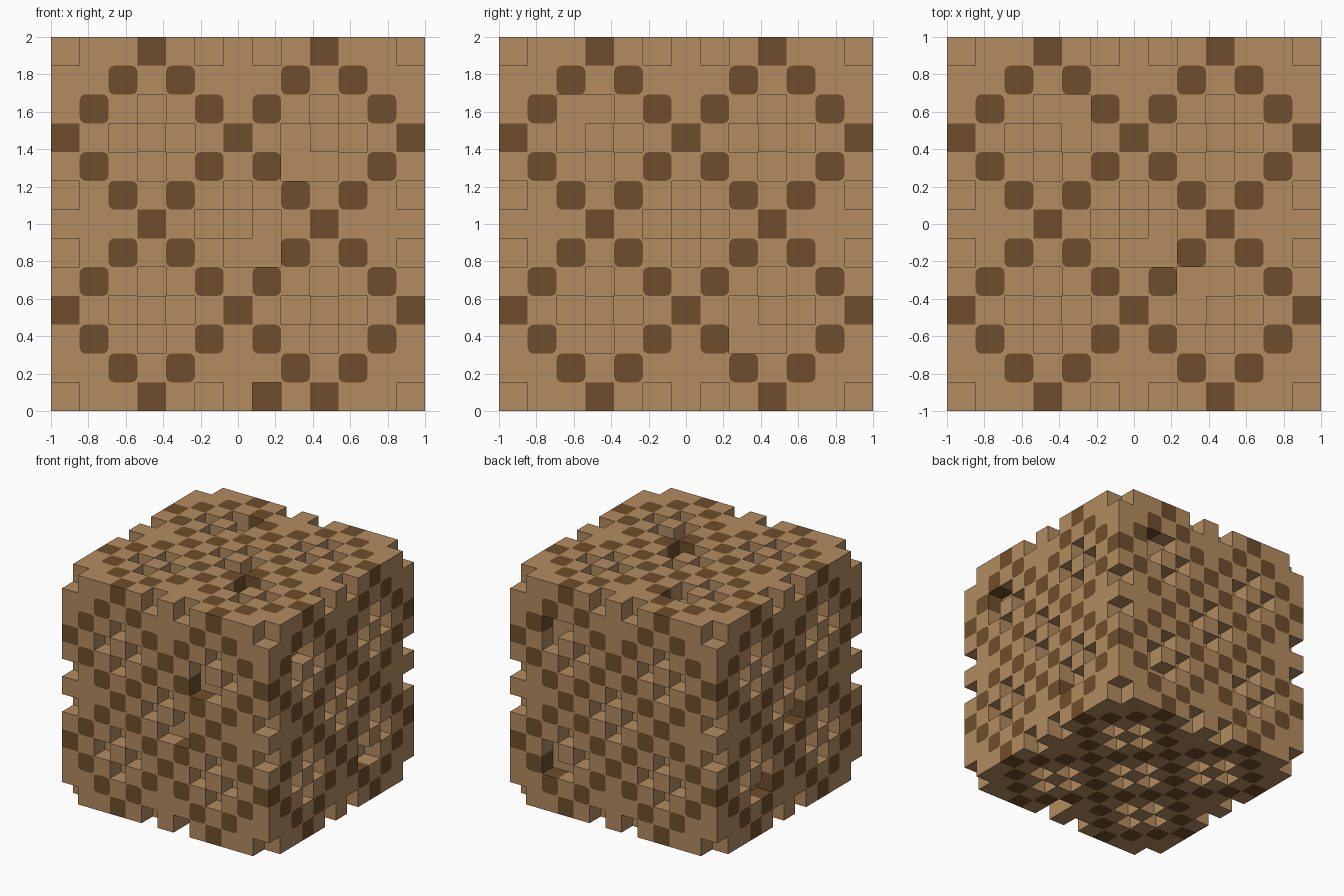
import bpy, bmesh, math
from mathutils import Vector

cube = bpy.data.objects.get("Cube")
if cube:
    bpy.data.objects.remove(cube, do_unlink=True)

N = 13                 # cells per side
C = 2.0 / N            # cell size
R = 0.2                # corner radius of dark tiles, in cells
LAST = N - 1


def material(name, rgb):
    m = bpy.data.materials.new(name)
    m.use_nodes = True
    m.diffuse_color = (*rgb, 1)
    m.node_tree.nodes["Principled BSDF"].inputs["Base Color"].default_value = (*rgb, 1)
    return m


light_wood = material("light_wood", (0.451, 0.262, 0.117))
dark_wood = material("dark_wood", (0.159, 0.076, 0.025))


def dark_tile(a, b):
    """Diagonal lattice of dark tiles on a face."""
    return (a + b) % 6 == 3 or (a - b) % 6 == 3


def cell(axis, layer, a, b):
    c = [a, b]
    c.insert(axis, layer)
    return tuple(c)


# Cells cut out of the block
removed = set()
centres = [(3, 3), (3, 9), (9, 3), (9, 9), (6, 6)]
for axis in range(3):
    for layer in (0, LAST):
        # four pockets around the middle of each diamond
        for a, b in centres:
            for da, db in ((1, 0), (-1, 0), (0, 1), (0, -1)):
                removed.add(cell(axis, layer, a + da, b + db))
        # notches along the edges, and the corners
        for side in (0, LAST):
            for t in (0, 5, 7, LAST):
                removed.add(cell(axis, layer, side, t))
                removed.add(cell(axis, layer, t, side))

# Odd pockets beside dark tiles: (axis, layer) -> positions
odd_pockets = {
    (1, 0): [(8, 8), (7, 5)],
    (1, LAST): [(10, 10), (10, 2)],
    (0, LAST): [(2, 10), (8, 2)],
    (0, 0): [(5, 5), (8, 2)],
    (2, LAST): [(7, 5), (8, 4), (4, 10)],
    (2, 0): [(7, 1)],
}
for (axis, layer), spots in odd_pockets.items():
    for a, b in spots:
        removed.add(cell(axis, layer, a, b))


def solid(c):
    return all(0 <= v <= LAST for v in c) and c not in removed


def is_dark(c):
    for axis in range(3):
        if c[axis] in (0, LAST):
            a, b = [c[i] for i in range(3) if i != axis]
            if dark_tile(a, b):
                return True
    return False


bm = bmesh.new()


def add_face(c, axis, sign, outline, mat):
    """Add a polygon, given in cell-side coordinates, on one side of a cell."""
    normal = Vector((0, 0, 0))
    normal[axis] = sign
    verts = []
    for u, v in outline:
        p = list(cell(axis, 1 if sign > 0 else 0, u, v))
        verts.append(bm.verts.new([(c[i] + p[i]) * C - 1 + (1 if i == 2 else 0)
                                   for i in range(3)]))
    f = bm.faces.new(verts)
    f.normal_update()
    if f.normal.dot(normal) < 0:
        f.normal_flip()
    f.material_index = mat


square = [(0, 0), (1, 0), (1, 1), (0, 1)]


def corner_arc(n):
    """Rounded corner number n of the unit square, counter-clockwise."""
    x, y = square[n]
    cx, cy = (R if x == 0 else 1 - R), (R if y == 0 else 1 - R)
    angles = [math.pi * (1 + n / 2) + s * math.pi / 6 for s in range(4)]
    return [(cx + R * math.cos(t), cy + R * math.sin(t)) for t in angles]


# Skin of the block: one face wherever a solid cell meets an empty one
for x in range(N):
    for y in range(N):
        for z in range(N):
            c = (x, y, z)
            if not solid(c):
                continue
            for axis in range(3):
                for sign in (-1, 1):
                    n = list(c)
                    n[axis] += sign
                    if solid(tuple(n)):
                        continue
                    a, b = [c[i] for i in range(3) if i != axis]
                    outer = not 0 <= n[axis] <= LAST
                    dark = is_dark(c)
                    if dark and outer and a % 3 and b % 3:
                        # rounded dark tile with light corners
                        arcs = [corner_arc(i) for i in range(4)]
                        add_face(c, axis, sign, sum(arcs, []), 1)
                        for i in range(4):
                            add_face(c, axis, sign, [square[i]] + arcs[i][::-1], 0)
                    else:
                        add_face(c, axis, sign, square, int(dark))

bmesh.ops.remove_doubles(bm, verts=bm.verts[:], dist=1e-5)
mesh = bpy.data.meshes.new("notched_block")
bm.to_mesh(mesh)
bm.free()
mesh.materials.append(light_wood)
mesh.materials.append(dark_wood)
block = bpy.data.objects.new("notched_block", mesh)
bpy.context.collection.objects.link(block)
